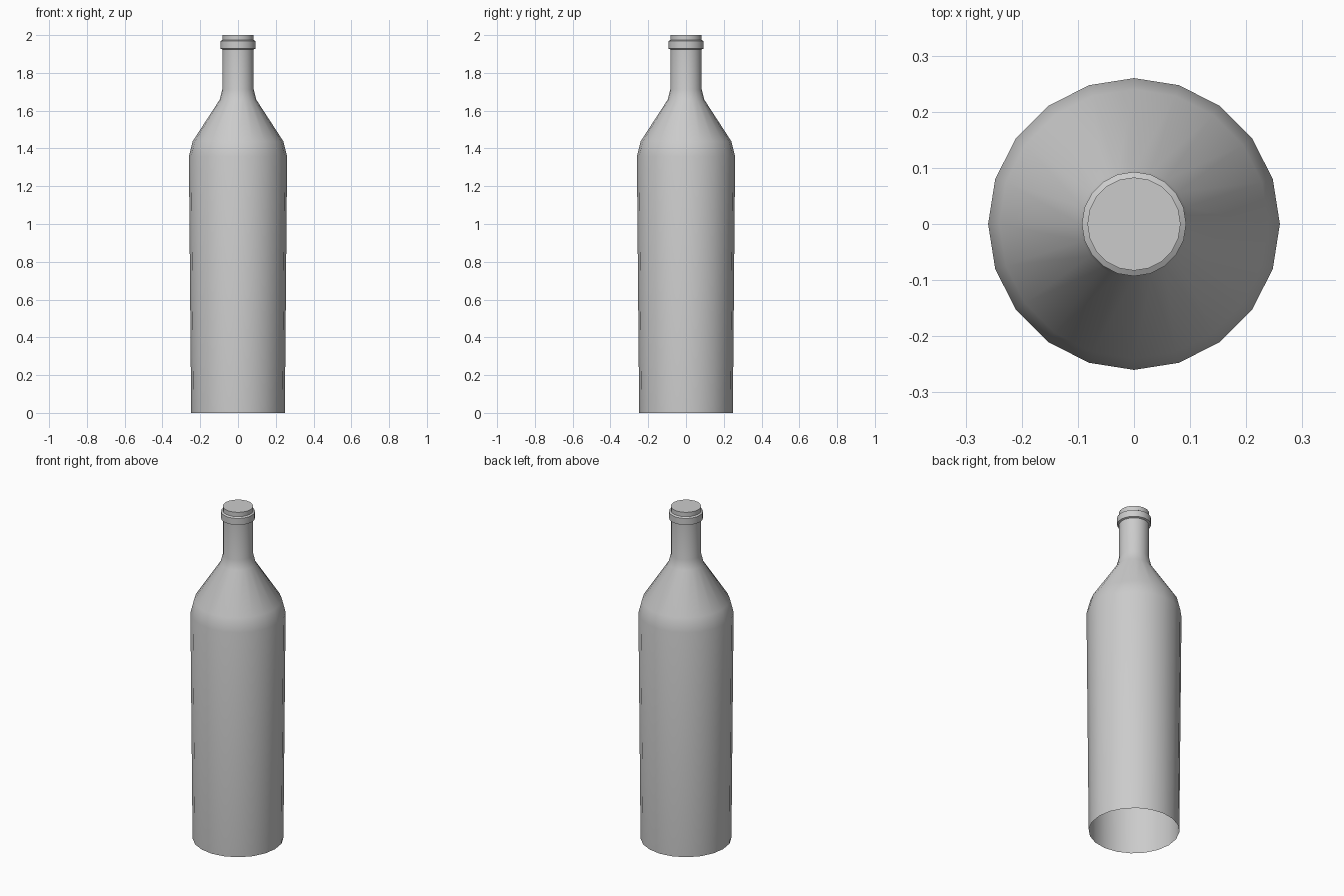
import bpy, bmesh, math

if "Cube" in bpy.data.objects:
    bpy.data.objects.remove(bpy.data.objects["Cube"])

SIDES = 20


def lathe(name, profile, cap_top=False):
    """Revolve (radius, z) points around the z axis."""
    bm = bmesh.new()
    rings = []
    for r, z in profile:
        rings.append([bm.verts.new((r * math.cos(2 * math.pi * i / SIDES),
                                    r * math.sin(2 * math.pi * i / SIDES), z))
                      for i in range(SIDES)])
    for low, high in zip(rings, rings[1:]):
        for i in range(SIDES):
            j = (i + 1) % SIDES
            bm.faces.new((low[i], low[j], high[j], high[i]))
    if cap_top:
        bm.faces.new(rings[-1])
    mesh = bpy.data.meshes.new(name)
    bm.to_mesh(mesh)
    bm.free()
    obj = bpy.data.objects.new(name, mesh)
    bpy.context.collection.objects.link(obj)
    bpy.ops.object.select_all(action='DESELECT')
    obj.select_set(True)
    bpy.context.view_layer.objects.active = obj
    bpy.ops.object.shade_smooth_by_angle(angle=math.radians(35))
    return obj


# Bottle: open base, body, shoulder, neck, lip ring and closed mouth
lathe("bottle", [
    (0.248, 0.0), (0.26, 1.358),                    # body
    (0.24, 1.438), (0.097, 1.658), (0.083, 1.713),  # shoulder
    (0.083, 1.924),                                 # neck
    (0.093, 1.928), (0.093, 1.968), (0.083, 1.974), # lip ring
    (0.083, 2.0),                                   # mouth
], cap_top=True)
